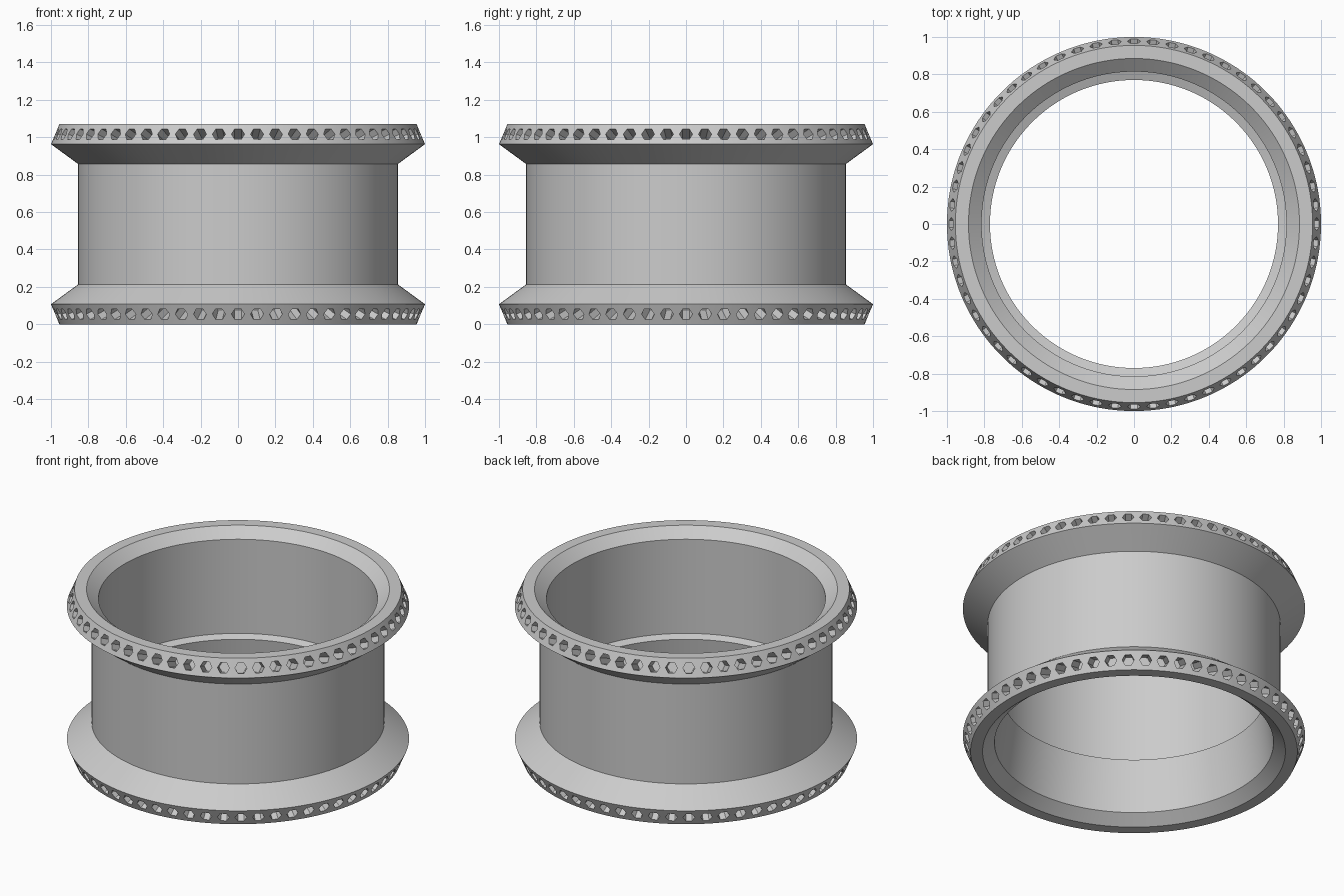
import bpy, bmesh, math
from mathutils import Matrix, Vector

cube = bpy.data.objects.get("Cube")
if cube:
    bpy.data.objects.remove(cube, do_unlink=True)

HEIGHT = 1.07
SEGMENTS = 180
HOLES = 60

metal = bpy.data.materials.new("grey_metal")
metal.use_nodes = True
colour = (0.6, 0.6, 0.6, 1)
metal.diffuse_color = colour
metal.node_tree.nodes["Principled BSDF"].inputs["Base Color"].default_value = colour


def make_object(name, bm):
    bmesh.ops.recalc_face_normals(bm, faces=bm.faces)
    mesh = bpy.data.meshes.new(name)
    bm.to_mesh(mesh)
    bm.free()
    mesh.materials.append(metal)
    obj = bpy.data.objects.new(name, mesh)
    bpy.context.collection.objects.link(obj)
    return obj


# Ring body: closed (radius, height) section turned about z
outer = [(0.885, 0), (0.955, 0), (1.0, 0.107), (0.855, 0.213)]
outer += [(r, HEIGHT - z) for r, z in reversed(outer)]
inner = [(0.815, 1.012), (0.815, 0.405), (0.77, 0.388), (0.815, 0.058)]
bm = bmesh.new()
rings = []
for i in range(SEGMENTS):
    a = math.tau * i / SEGMENTS
    rings.append([bm.verts.new((r * math.cos(a), r * math.sin(a), z))
                  for r, z in outer + inner])
for i, ring in enumerate(rings):
    after = rings[(i + 1) % SEGMENTS]
    for j in range(len(ring)):
        k = (j + 1) % len(ring)
        bm.faces.new((ring[j], after[j], after[k], ring[k]))
body = make_object("flanged_ring", bm)

# Hexagonal sockets around both bevelled bands
bm = bmesh.new()
depth, lip = 0.13, 0.03
for side in (1, -1):
    z = HEIGHT / 2 + side * (HEIGHT / 2 - 0.0535)
    normal = Vector((0.107, 0, side * 0.045)).normalized()
    middle = Vector((0.9775, 0, z)) + normal * (lip - depth) / 2
    across = Vector((0, 1, 0))
    frame = Matrix((normal.cross(across), across, -normal)).transposed().to_4x4()
    for i in range(HOLES):
        turn = Matrix.Rotation(math.tau * i / HOLES, 4, "Z")
        corner = Matrix.Rotation(math.pi / 2, 4, "Z")
        bmesh.ops.create_cone(
            bm, cap_ends=True, segments=6, radius1=0.035, radius2=0.035,
            depth=depth + lip,
            matrix=turn @ Matrix.Translation(middle) @ frame @ corner
            @ Matrix.Rotation(math.pi / 2, 4, "Z"))
cutter = make_object("socket_cutter", bm)
cutter.hide_render = True

# Cut the sockets, then drop the cutter
bpy.context.view_layer.objects.active = body
body.select_set(True)
cut = body.modifiers.new("sockets", "BOOLEAN")
cut.operation = "DIFFERENCE"
cut.solver = "EXACT"
cut.object = cutter
bpy.ops.object.modifier_apply(modifier=cut.name)
bpy.data.objects.remove(cutter, do_unlink=True)
bpy.ops.object.shade_smooth_by_angle(angle=math.radians(20))
